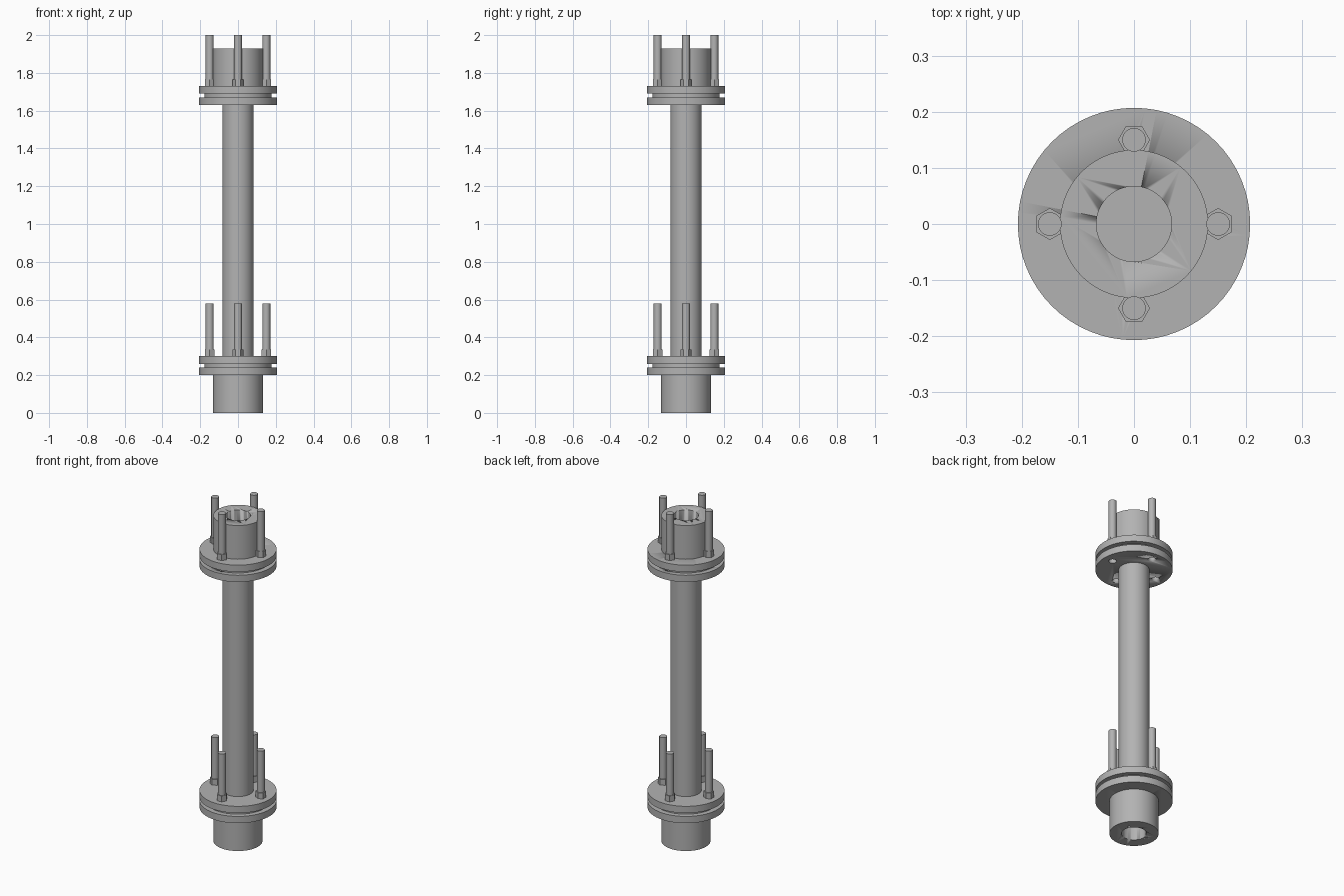
import bpy, math

if "Cube" in bpy.data.objects:
    bpy.data.objects.remove(bpy.data.objects["Cube"])

steel = bpy.data.materials.new("grey steel")
steel.use_nodes = True
GREY = (0.45, 0.45, 0.45, 1)
steel.diffuse_color = GREY
steel.node_tree.nodes["Principled BSDF"].inputs["Base Color"].default_value = GREY


def finish(obj, name):
    obj.name = name
    obj.data.materials.append(steel)
    bpy.ops.object.shade_smooth_by_angle(angle=math.radians(35))
    return obj


def cylinder(name, radius, bottom, top, x=0, y=0, sides=64, turn=0):
    bpy.ops.mesh.primitive_cylinder_add(
        vertices=sides, radius=radius, depth=top - bottom,
        location=(x, y, (bottom + top) / 2), rotation=(0, 0, turn))
    return finish(bpy.context.object, name)


def cut(obj, cutter):
    cutter.hide_render = True
    cutter.hide_viewport = True
    cutter.display_type = 'WIRE'
    mod = obj.modifiers.new("cut", 'BOOLEAN')
    mod.object = cutter
    mod.solver = 'EXACT'


def around(radius):
    for i in range(4):
        a = i * math.pi / 2
        yield a, radius * math.cos(a), radius * math.sin(a)


FLANGE, HUB, TUBE, BORE, ROD = 0.207, 0.132, 0.083, 0.067, 0.021

# Long connecting tube
cylinder("centre_tube", TUBE, 0.29, 1.64)

# Paired flanges with a thin disc between them, and four studs with nuts
for end, z in (("lower", 0.2), ("upper", 1.63)):
    bottom_flange = cylinder(end + "_bottom_flange", FLANGE, z, z + 0.04)
    top_flange = cylinder(end + "_top_flange", FLANGE, z + 0.06, z + 0.1)
    spacer = cylinder(end + "_spacer_disc", 0.178, z + 0.04, z + 0.06)
    for angle, x, y in around(0.15):
        cylinder(end + "_nut", 0.0285, z + 0.1, z + 0.135, x, y, 6, angle)
        cylinder(end + "_stud", ROD, z + 0.1, z + 0.38 - (0.01 if z > 1 else 0),
                 x, y, 24)

    # Bored hub on the outer flange
    if end == "lower":
        hub = cylinder("lower_hub", HUB, 0, z)
        bore = cylinder("lower_bore_cutter", BORE, -0.1, z + 0.04)
        outer = bottom_flange
    else:
        hub = cylinder("upper_hub", HUB, z + 0.1, 1.93)
        bore = cylinder("upper_bore_cutter", BORE, z + 0.06, 2.1)
        outer = top_flange
        # Stud holes open on the underside
        for angle, x, y in around(0.15):
            hole = cylinder("stud_hole_cutter", ROD, z - 0.05, z + 0.04, x, y, 24)
            cut(bottom_flange, hole)
    cut(hub, bore)
    cut(outer, bore)
